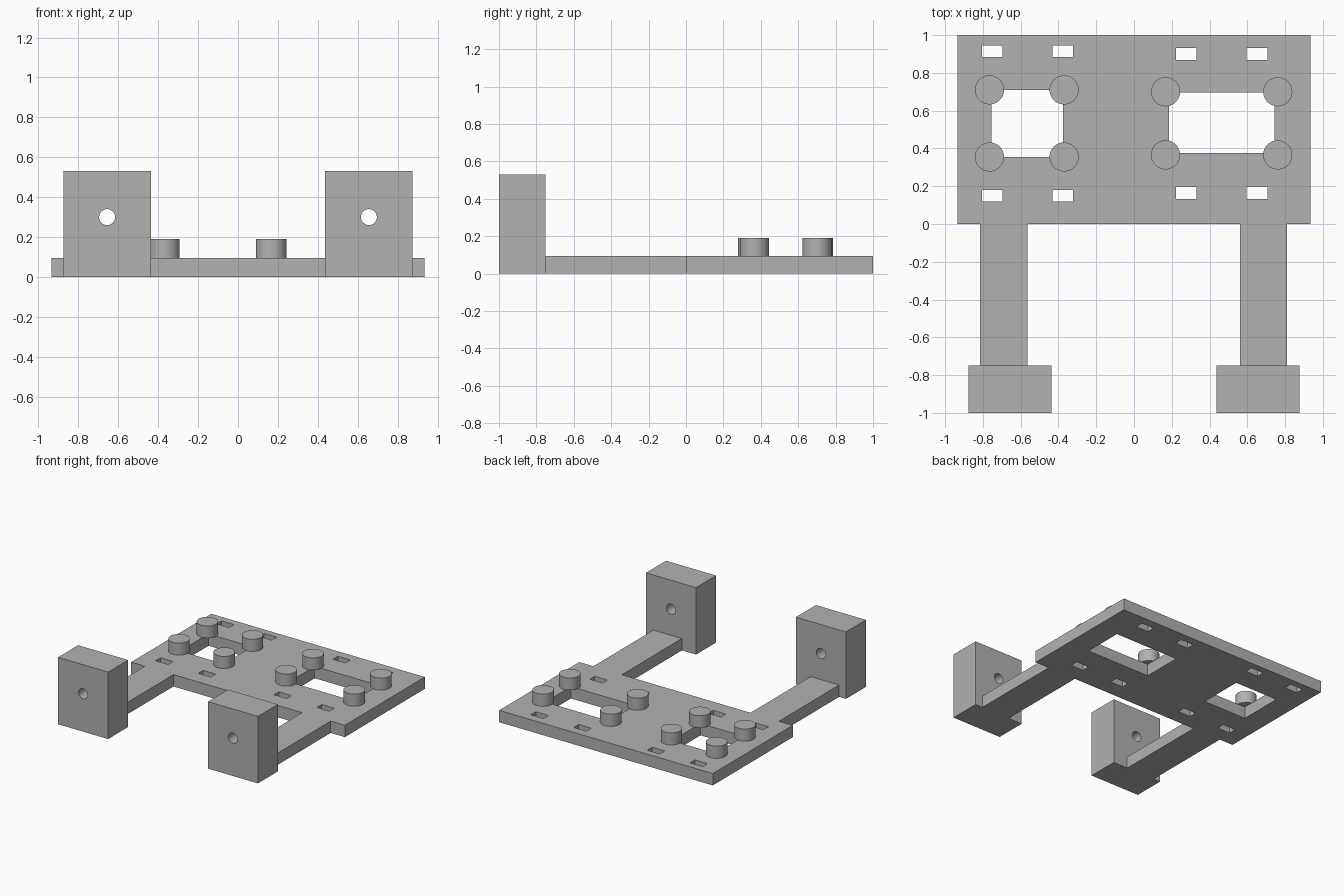
import bpy, math

if "Cube" in bpy.data.objects:
    bpy.data.objects.remove(bpy.data.objects["Cube"])

grey = bpy.data.materials.new("grey plastic")
grey.diffuse_color = (0.445, 0.445, 0.445, 1)
grey.use_nodes = True
grey.node_tree.nodes["Principled BSDF"].inputs["Base Color"].default_value = grey.diffuse_color


def box(name, x0, x1, y0, y1, z0, z1):
    bpy.ops.mesh.primitive_cube_add(size=1, location=((x0 + x1) / 2, (y0 + y1) / 2, (z0 + z1) / 2))
    ob = bpy.context.object
    ob.name = name
    ob.scale = (x1 - x0, y1 - y0, z1 - z0)
    bpy.ops.object.transform_apply(location=False, rotation=False, scale=True)
    ob.data.materials.append(grey)
    return ob


def cylinder(name, radius, depth, location, rotation=(0, 0, 0)):
    bpy.ops.mesh.primitive_cylinder_add(vertices=48, radius=radius, depth=depth,
                                        location=location, rotation=rotation)
    ob = bpy.context.object
    ob.name = name
    ob.data.materials.append(grey)
    return ob


def cut(target, cutter):
    mod = target.modifiers.new("cut", 'BOOLEAN')
    mod.operation = 'DIFFERENCE'
    mod.solver = 'EXACT'
    mod.object = cutter
    bpy.context.view_layer.objects.active = target
    bpy.ops.object.modifier_apply(modifier=mod.name)
    bpy.data.objects.remove(cutter)


def smooth(ob):
    bpy.ops.object.select_all(action='DESELECT')
    ob.select_set(True)
    bpy.context.view_layer.objects.active = ob
    bpy.ops.object.shade_smooth_by_angle(angle=math.radians(30))


T = 0.094        # plate thickness
PEG_TOP = 0.19

# Base plate with two board windows
plate = box("base_plate", -0.935, 0.935, 0, 1, 0, T)
for x0, x1, y0, y1 in ((-0.755, -0.375, 0.355, 0.71), (0.185, 0.745, 0.375, 0.695)):
    cut(plate, box("window_cutter", x0, x1, y0, y1, -0.1, 0.2))

# Strap slots: (x centres, y centres) on each half of the plate
for xs, ys in (((-0.751, -0.377), (0.15, 0.914)), ((0.277, 0.651), (0.164, 0.9))):
    for x in xs:
        for y in ys:
            cut(plate, box("slot_cutter", x - 0.055, x + 0.055, y - 0.031, y + 0.031, -0.1, 0.2))

# Standoff pegs around each window
for xs, ys in (((-0.765, -0.37), (0.355, 0.71)), ((0.167, 0.761), (0.366, 0.7))):
    for x in xs:
        for y in ys:
            smooth(cylinder("standoff_peg", 0.077, PEG_TOP - T, (x, y, (T + PEG_TOP) / 2)))

# Arms and upright mounting blocks with a bolt hole
for side, s, arm_x in (("left", -1, -0.69), ("right", 1, 0.686)):
    box(side + "_arm", arm_x - 0.125, arm_x + 0.125, -0.75, 0, 0, T)
    block = box(side + "_mounting_block", s * 0.656 - 0.219, s * 0.656 + 0.219, -1, -0.75, 0, 0.53)
    cut(block, cylinder("bolt_cutter", 0.04, 0.6, (s * 0.656, -0.875, 0.3), (math.pi / 2, 0, 0)))
    smooth(block)
